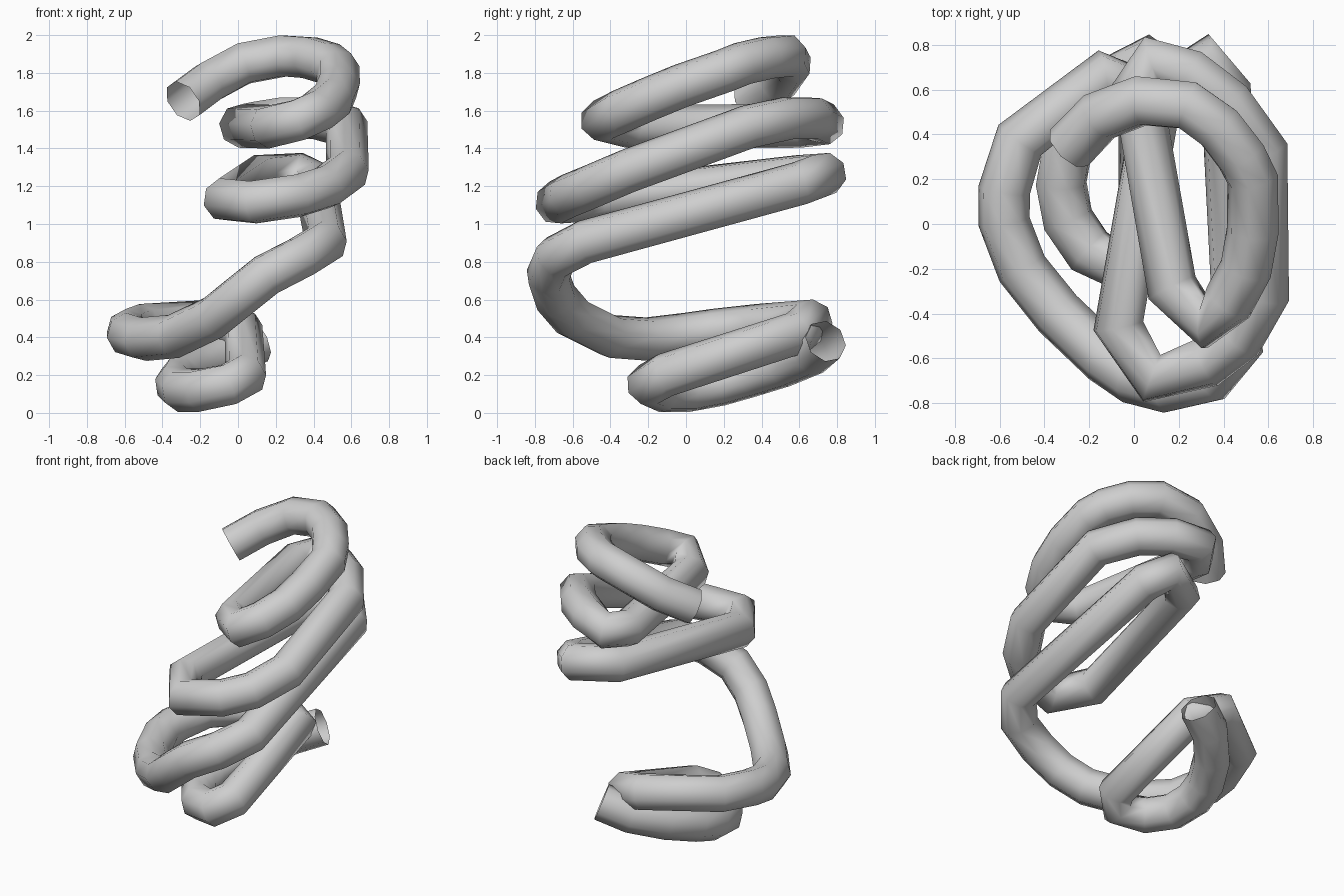
import bpy

cube = bpy.data.objects.get("Cube")
if cube:
    bpy.data.objects.remove(cube, do_unlink=True)

# Single plain material
grey = bpy.data.materials.new("light_grey")
grey.use_nodes = True
COLOUR = (0.62, 0.62, 0.62, 1)
grey.diffuse_color = COLOUR
grey.node_tree.nodes["Principled BSDF"].inputs["Base Color"].default_value = COLOUR

# Centre line of the tube, coil by coil from the top end down
top_coil = [(-.29, .34, 1.65), (-.155, .48, 1.75), (.03, .55, 1.85), (.24, .53, 1.89),
            (.38, .43, 1.88), (.48, .3, 1.85), (.53, .2, 1.81), (.53, -.03, 1.73),
            (.5, -.2, 1.66), (.42, -.35, 1.595), (.32, -.445, 1.55), (.17, -.285, 1.515)]
second_coil = [(.015, .6, 1.52), (.09, .73, 1.535), (.25, .67, 1.56), (.42, .54, 1.56),
               (.575, .33, 1.515), (.58, -.31, 1.28), (.465, -.51, 1.195), (.32, -.62, 1.15),
               (.08, -.69, 1.115), (-.07, -.455, 1.13)]
wide_coil = [(.11, .58, 1.25), (.32, .735, 1.265), (.41, .6, 1.215), (.465, -.535, .905),
             (.335, -.69, .825), (.15, -.73, .73), (0, -.69, .61), (-.13, -.6, .505),
             (-.34, -.4, .405), (-.5, -.2, .39), (-.58, .01, .415), (-.58, .15, .435),
             (-.51, .375, .46), (-.14, .66, .485), (.03, .59, .425)]
bottom_coil = [(.04, -.11, .2), (-.05, -.2, .15), (-.2, -.12, .12), (-.295, .02, .12),
               (-.325, .18, .15), (-.3, .32, .19), (-.2, .5, .245), (-.05, .66, .31),
               (.11, .74, .38)]
path = top_coil + second_coil + wide_coil + bottom_coil

# Round open-ended tube swept along the centre line
curve = bpy.data.curves.new("coiled_tube", "CURVE")
curve.dimensions = "3D"
curve.twist_mode = "MINIMUM"
curve.bevel_depth = 0.117
curve.bevel_resolution = 2
curve.use_fill_caps = False
spline = curve.splines.new("POLY")
spline.points.add(len(path) - 1)
for point, co in zip(spline.points, path):
    point.co = (*co, 1)
spline.use_smooth = True
curve.materials.append(grey)

tube = bpy.data.objects.new("coiled_tube", curve)
bpy.context.collection.objects.link(tube)
bpy.ops.object.select_all(action="DESELECT")
tube.select_set(True)
bpy.context.view_layer.objects.active = tube
bpy.ops.object.convert(target="MESH")
bpy.ops.object.shade_smooth()
